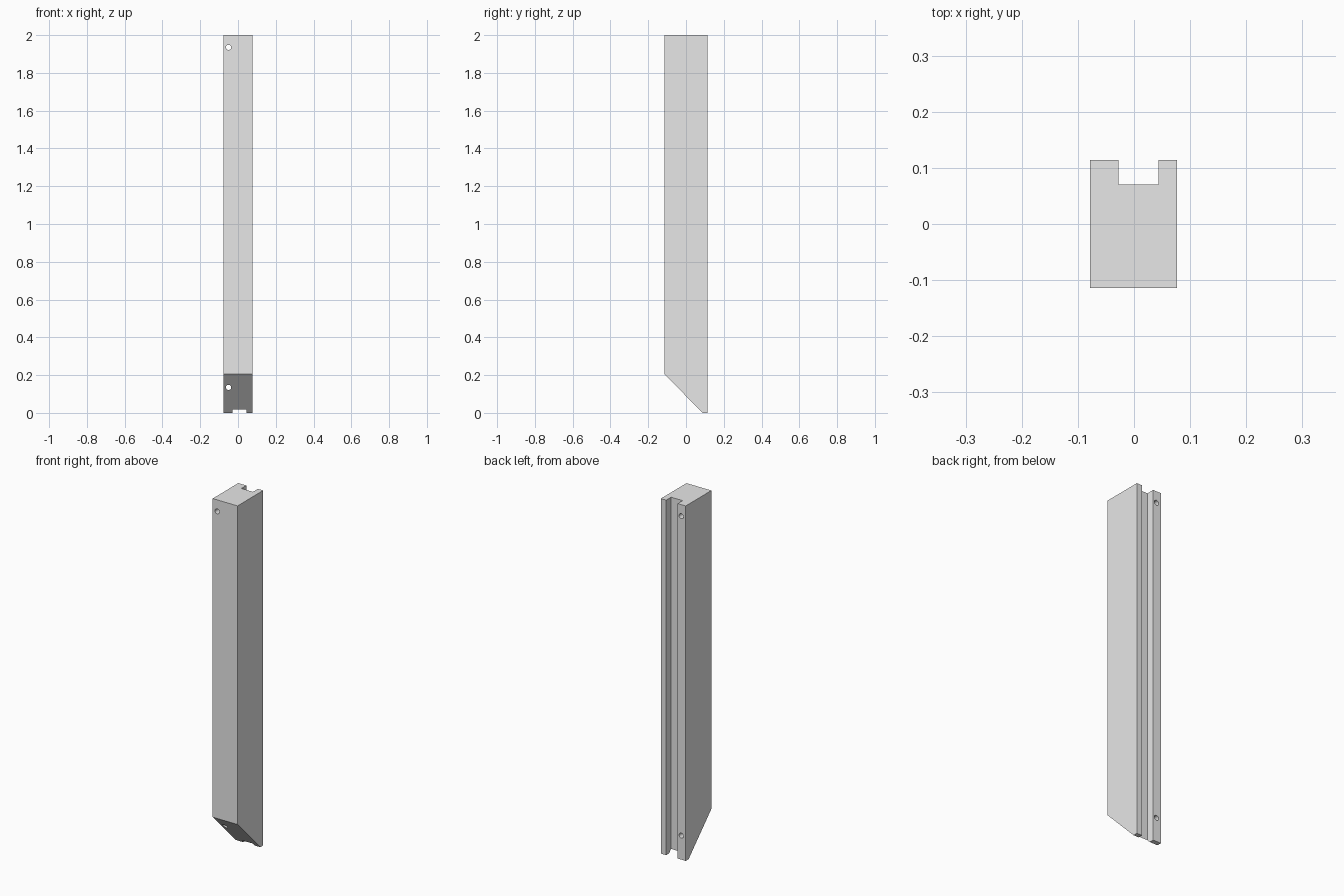
import bpy
import bmesh
from mathutils import Vector

cube = bpy.data.objects.get("Cube")
if cube:
    bpy.data.objects.remove(cube, do_unlink=True)

# Material
grey = bpy.data.materials.new("light_grey")
grey.use_nodes = True
colour = (0.8, 0.8, 0.8, 1)
grey.diffuse_color = colour
grey.node_tree.nodes["Principled BSDF"].inputs["Base Color"].default_value = colour

LEFT, RIGHT, FRONT, BACK, HEIGHT = -0.078, 0.077, -0.114, 0.114, 2.0
SLOT_L, SLOT_R, SLOT_Y = -0.028, 0.044, 0.07
FOOT_Y, BEVEL_Z = 0.088, 0.205

# Post: grooved cross-section raised to full height
outline = [(LEFT, FRONT), (RIGHT, FRONT), (RIGHT, BACK), (SLOT_R, BACK),
           (SLOT_R, SLOT_Y), (SLOT_L, SLOT_Y), (SLOT_L, BACK), (LEFT, BACK)]
bm = bmesh.new()
base = bm.faces.new([bm.verts.new((x, y, 0)) for x, y in outline])
raised = bmesh.ops.extrude_face_region(bm, geom=[base])["geom"]
bmesh.ops.translate(bm, vec=(0, 0, HEIGHT),
                    verts=[v for v in raised if isinstance(v, bmesh.types.BMVert)])

# Slanted foot: slice off the lower front corner and cap the cut
normal = Vector((0, -BEVEL_Z, FRONT - FOOT_Y))
bmesh.ops.bisect_plane(bm, geom=bm.verts[:] + bm.edges[:] + bm.faces[:],
                       plane_co=(0, FOOT_Y, 0), plane_no=normal, clear_outer=True)
bmesh.ops.holes_fill(bm, edges=[e for e in bm.edges if e.is_boundary], sides=0)
bmesh.ops.recalc_face_normals(bm, faces=bm.faces[:])

mesh = bpy.data.meshes.new("grooved_post")
bm.to_mesh(mesh)
bm.free()
post = bpy.data.objects.new("grooved_post", mesh)
bpy.context.collection.objects.link(post)
mesh.materials.append(grey)

# Screw holes drilled front to back
for label, z in (("lower", 0.135), ("upper", 1.935)):
    bpy.ops.mesh.primitive_cylinder_add(vertices=24, radius=0.014, depth=0.6,
                                        location=(-0.05, 0, z), rotation=(1.5708, 0, 0))
    drill = bpy.context.object
    drill.name = label + "_hole_cutter"
    drill.data.materials.append(grey)
    drill.hide_render = True
    drill.hide_viewport = True
    cut = post.modifiers.new(label + "_hole", "BOOLEAN")
    cut.operation = "DIFFERENCE"
    cut.solver = "EXACT"
    cut.object = drill

# Smooth the hole walls, keep the post edges crisp
bpy.ops.object.select_all(action="DESELECT")
bpy.context.view_layer.objects.active = post
post.select_set(True)
for name in [m.name for m in post.modifiers]:
    bpy.ops.object.modifier_apply(modifier=name)
for drill in [o for o in bpy.data.objects if o.name.endswith("_hole_cutter")]:
    bpy.data.objects.remove(drill, do_unlink=True)
bpy.ops.object.shade_smooth_by_angle()
